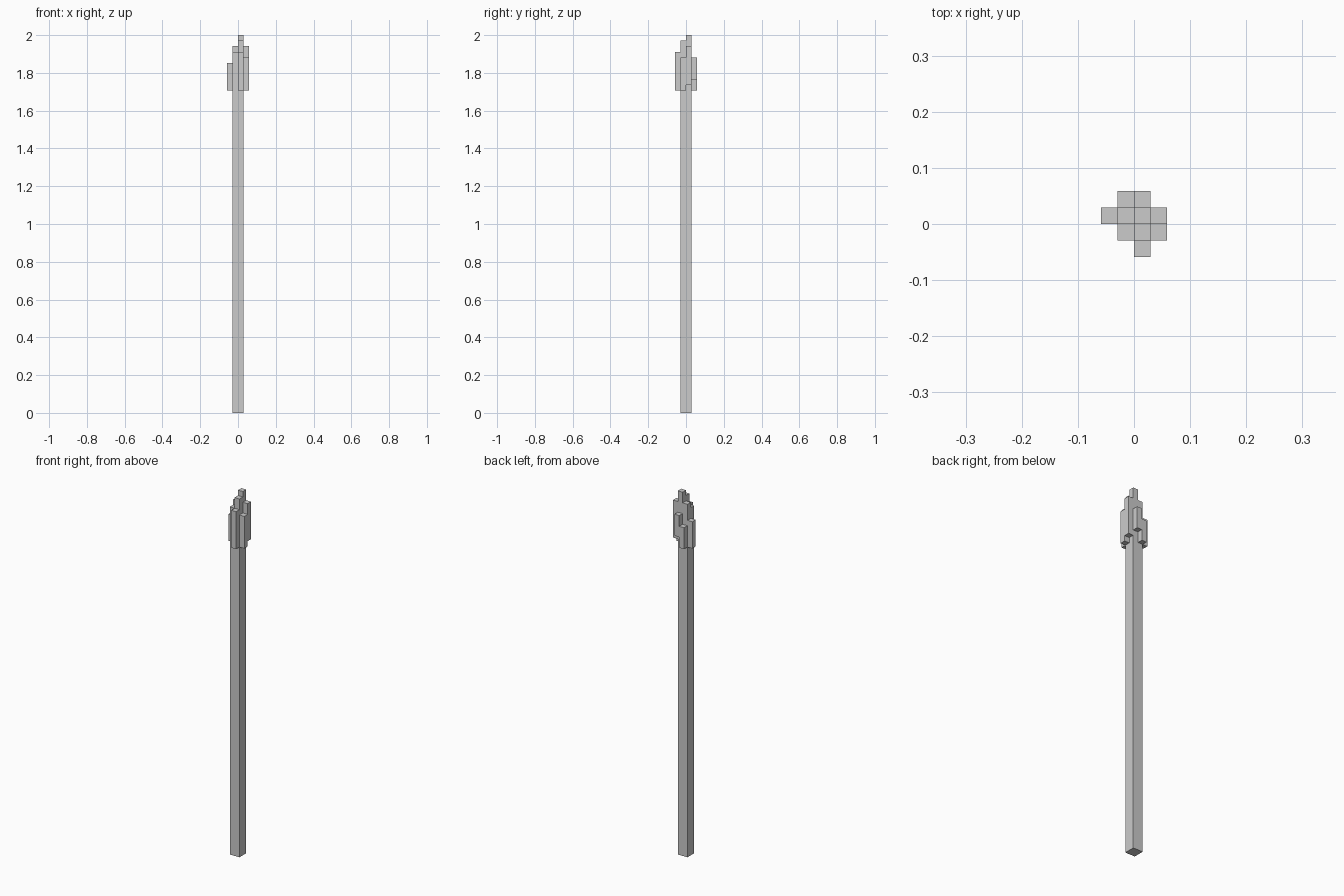
import bpy, bmesh, math
from mathutils import Vector

if "Cube" in bpy.data.objects:
    bpy.data.objects.remove(bpy.data.objects["Cube"])

U = 2 / 68        # size of one block
SHAFT_TOP = 58    # shaft height in blocks


def block_object(name, columns, skip=lambda cell, d: False):
    """Mesh the outer skin of block columns {(x, y): (bottom, top)}."""
    cells = {(x, y, z) for (x, y), (b, t) in columns.items() for z in range(b, t)}
    bm = bmesh.new()
    for c in cells:
        for axis in range(3):
            for sign in (-1, 1):
                d = [0, 0, 0]
                d[axis] = sign
                if tuple(a + b for a, b in zip(c, d)) in cells or skip(c, d):
                    continue
                n = Vector(d)
                u = Vector((d[1] + d[2], d[0], 0)).normalized()
                u = Vector([abs(k) for k in u])
                v = n.cross(u)
                mid = Vector(c) + Vector((0.5, 0.5, 0.5)) + n / 2
                bm.faces.new([bm.verts.new((mid + u * a / 2 + v * b / 2) * U)
                              for a, b in ((-1, -1), (1, -1), (1, 1), (-1, 1))])
    bmesh.ops.remove_doubles(bm, verts=bm.verts, dist=U * 0.01)
    bmesh.ops.dissolve_limit(bm, angle_limit=math.radians(1),
                             verts=bm.verts, edges=bm.edges)
    mesh = bpy.data.meshes.new(name)
    bm.to_mesh(mesh)
    bm.free()
    obj = bpy.data.objects.new(name, mesh)
    bpy.context.collection.objects.link(obj)
    return obj


core = [(x, y) for x in (-1, 0) for y in (-1, 0)]

# Long square shaft, open where the head sits on it
block_object("shaft", {c: (0, SHAFT_TOP) for c in core},
             lambda c, d: d[2] == 1)

# Stepped, uneven head: four core columns and six around them
head = {
    (-1, -1): (58, 65), (-1, 0): (58, 66), (0, -1): (58, 67), (0, 0): (58, 68),
    (-2, 0): (58, 63), (0, -2): (58, 65), (1, -1): (58, 64), (1, 0): (59, 66),
    (-1, 1): (58, 62), (0, 1): (60, 64),
}
block_object("head", head,
             lambda c, d: d[2] == -1 and c[:2] in core)
